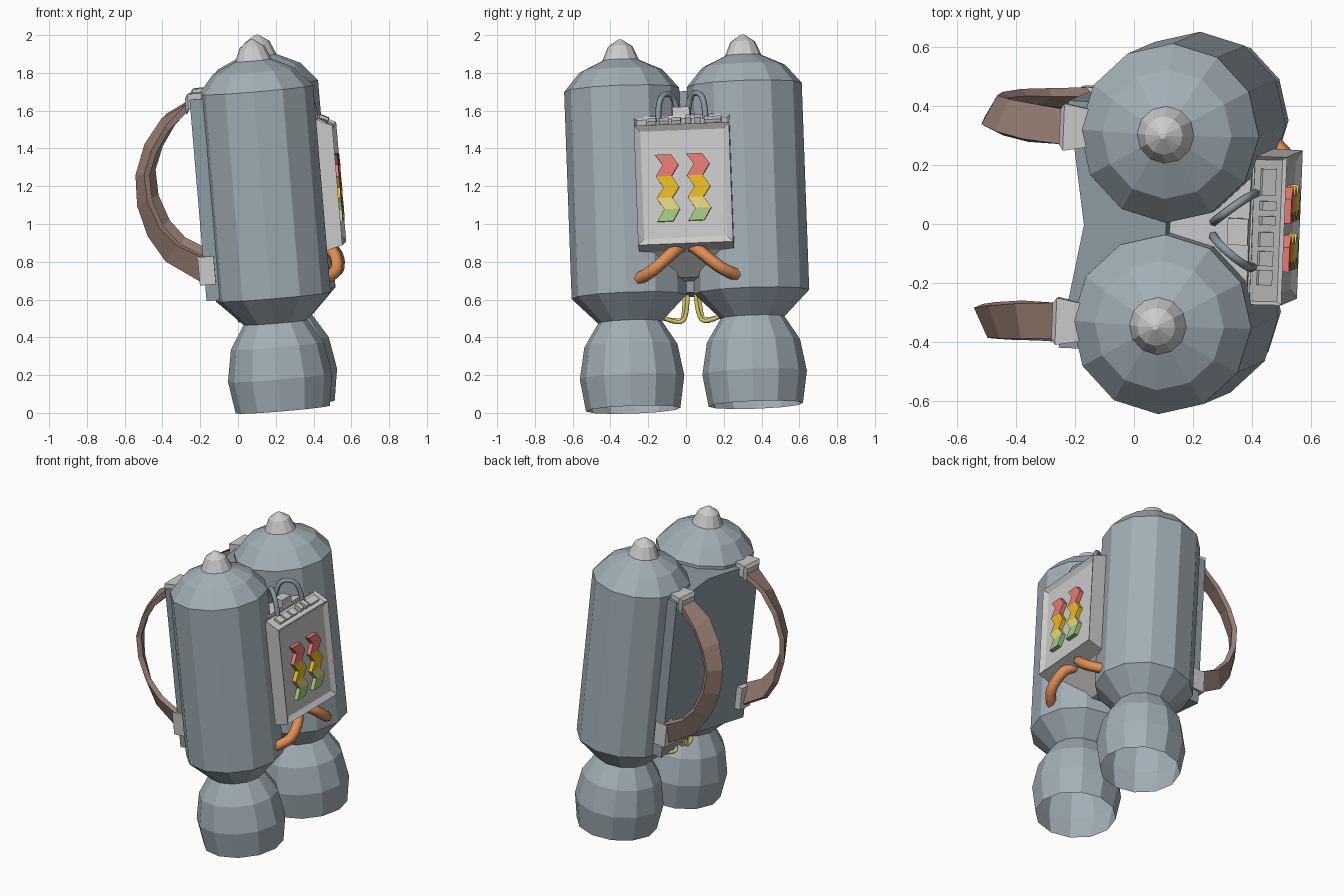
import bpy, bmesh, math
from mathutils import Matrix, Vector

if "Cube" in bpy.data.objects:
    bpy.data.objects.remove(bpy.data.objects["Cube"])

# The whole pack leans slightly: model upright in a local frame, then place it
Z = Vector((-0.084, -0.036, 0.996)).normalized()
X = Vector((0.04, 0.998, 0.038)).cross(Z).normalized()
Y = Z.cross(X)
M = Matrix.Translation((0.25, 0.045, 0.03)) @ Matrix((X, Y, Z)).transposed().to_4x4()


def material(name, rgb):
    m = bpy.data.materials.new(name)
    m.diffuse_color = (*rgb, 1)
    m.use_nodes = True
    m.node_tree.nodes["Principled BSDF"].inputs["Base Color"].default_value = m.diffuse_color
    return m


STEEL = material("steel", (0.36, 0.43, 0.47))
PLATE = material("plate_steel", (0.27, 0.34, 0.37))
LEATHER = material("leather", (0.33, 0.22, 0.18))
COPPER = material("orange_hose", (0.75, 0.27, 0.09))
WIRE = material("yellow_wire", (0.75, 0.62, 0.15))
CABLE = material("cable", (0.25, 0.31, 0.36))
RED = material("red", (0.8, 0.2, 0.17))
AMBER = material("amber", (0.85, 0.5, 0.02))
PALE = material("pale_yellow", (0.8, 0.7, 0.22))
GREEN = material("green", (0.38, 0.6, 0.22))


def finish(name, bm, mat=None, fix=True):
    if fix:
        bmesh.ops.recalc_face_normals(bm, faces=bm.faces)
    me = bpy.data.meshes.new(name)
    bm.to_mesh(me)
    bm.free()
    ob = bpy.data.objects.new(name, me)
    bpy.context.collection.objects.link(ob)
    ob.matrix_world = M
    if mat:
        me.materials.append(mat)
    return ob


def loft(bm, rings, cap=True, closed=True):
    """Skin equal-length point rings with quads."""
    vs = [[bm.verts.new(p) for p in r] for r in rings]
    n = len(vs[0])
    for a, b in zip(vs, vs[1:]):
        for i in range(n):
            j = (i + 1) % n
            bm.faces.new((a[i], a[j], b[j], b[i]))
    if cap:
        bm.faces.new(vs[0][::-1])
        bm.faces.new(vs[-1])
    return vs


def lathe(name, profile, y, mat=None, cap=True, n=12):
    bm = bmesh.new()
    loft(bm, [[(r * math.cos(2 * math.pi * i / n), y + r * math.sin(2 * math.pi * i / n), z)
               for i in range(n)] for r, z in profile], cap)
    return finish(name, bm, mat, cap)


def solid(name, rings, mat=None):
    bm = bmesh.new()
    loft(bm, rings)
    return finish(name, bm, mat)


def block(name, c, s, mat=None, tilt=0):
    bm = bmesh.new()
    bmesh.ops.create_cube(bm, size=1, matrix=Matrix.Translation(c) @ Matrix.Rotation(tilt, 4, 'Y')
                          @ Matrix.Diagonal((*s, 1)))
    return finish(name, bm, mat)


def hose(name, pts, r, mat):
    cu = bpy.data.curves.new(name, 'CURVE')
    cu.dimensions = '3D'
    cu.bevel_depth, cu.bevel_resolution, cu.use_fill_caps = r, 1, True
    cu.resolution_u = 3
    sp = cu.splines.new('NURBS')
    sp.points.add(len(pts) - 1)
    for p, c in zip(sp.points, pts):
        p.co = (*c, 1)
    sp.use_endpoint_u, sp.order_u = True, 3
    cu.materials.append(mat)
    ob = bpy.data.objects.new(name, cu)
    bpy.context.collection.objects.link(ob)
    ob.matrix_world = M


for s, side in ((-1, "left"), (1, "right")):
    y = 0.325 * s
    # Tank, nose cone and open nozzle
    lathe(f"tank_{side}", [(.165, .46), (.305, .60), (.305, 1.70), (.22, 1.80), (.09, 1.86)], y, STEEL)
    lathe(f"nose_{side}", [(.10, 1.85), (.065, 1.93), (.01, 1.967)], y)
    lathe(f"nozzle_{side}", [(.25, 0), (.277, .17), (.247, .34), (.175, .455), (.165, .47)], y, STEEL, False)

    # Strap brackets: a tapered one on top, a taller one at the lower plate edge
    solid(f"top_bracket_{side}", [
        [(-.25, s * .27, 1.63), (-.25, s * .39, 1.63), (-.25, s * .39, 1.71), (-.25, s * .27, 1.71)],
        [(-.36, s * .25, 1.63), (-.36, s * .41, 1.63), (-.36, s * .41, 1.71), (-.36, s * .25, 1.71)],
        [(-.375, s * .27, 1.60), (-.375, s * .39, 1.60), (-.375, s * .39, 1.69), (-.375, s * .27, 1.69)]])
    block(f"lower_bracket_{side}", (-.335, s * .385, .77), (.085, .10, .15))

    # Twisting shoulder strap: centre and half-width vector of each section
    path = [((-.36, .33, 1.645), (0, -.06, 0)), ((-.49, .335, 1.56), (-.01, -.06, .02)),
            ((-.58, .345, 1.44), (-.02, -.055, .015)), ((-.635, .355, 1.30), (-.025, -.05, 0)),
            ((-.635, .365, 1.15), (-.03, -.045, -.01)), ((-.59, .375, 1.0), (-.035, -.04, -.02)),
            ((-.51, .385, .88), (-.035, -.03, -.04)), ((-.35, .40, .775), (-.01, -.02, -.065))]
    rings = []
    for i, (c, w) in enumerate(path):
        c, w = Vector(c), Vector(w)
        t = Vector(path[min(i + 1, 7)][0]) - Vector(path[max(i - 1, 0)][0])
        n = t.cross(w).normalized() * .016
        rings.append([(p.x, s * p.y, p.z) for p in (c + w + n, c + w - n, c - w - n, c - w + n)])
    solid(f"strap_{side}", rings, LEATHER)

    # Hoses, cables and wires
    hose(f"orange_hose_{side}", [(.25, s * .02, .84), (.32, s * .05, .82), (.345, s * .12, .755),
                                 (.34, s * .20, .69), (.27, s * .26, .67)], .033, COPPER)
    hose(f"top_cable_{side}", [(.285, s * .125, 1.50), (.28, s * .125, 1.61), (.22, s * .08, 1.66),
                               (.165, s * .035, 1.63), (.15, s * .025, 1.53)], .016, CABLE)
    for k in range(2):
        d = .035 * k
        hose(f"wire_{side}_{k}", [(-.15 - d, s * (.02 + d / 2), .63), (-.16 - d, s * (.025 + d / 2), .50),
                                  (-.17 - d, s * .07, .455 + d / 2), (-.13 - d, s * .15, .49)], .012, WIRE)

# Back plate, slightly hollow towards the wearer, with a spine between the tanks
section = [(-.35, -.42), (-.28, 0), (-.35, .42), (-.27, .42), (0, .05), (0, -.05), (-.27, -.42)]
solid("back_plate", [[(x, y, z) for x, y in section] for z in (.61, 1.68)], PLATE)

# Wedge joining plate and control box
solid("centre_wedge", [
    [(0, -.04, .67), (0, .04, .67), (0, .04, 1.53), (0, -.04, 1.53)],
    [(.12, -.08, .68), (.12, .08, .68), (.12, .08, 1.53), (.12, -.08, 1.53)],
    [(.28, -.235, .82), (.28, .235, .82), (.28, .235, 1.52), (.28, -.235, 1.52)]])

# Control box with recessed front and top panels
bm = bmesh.new()
side_profile = [(.27, .81), (.385, .84), (.385, 1.475), (.27, 1.53)]
loft(bm, [[(x, y, z) for x, z in side_profile] for y in (-.252, .252)])
bmesh.ops.recalc_face_normals(bm, faces=bm.faces)
bm.normal_update()
front = max(bm.faces, key=lambda f: f.normal.x)
top = max(bm.faces, key=lambda f: f.normal.z)
bmesh.ops.inset_region(bm, faces=[front], thickness=.045, depth=-.02)
bmesh.ops.inset_region(bm, faces=[top], thickness=.016, depth=0)
bmesh.ops.translate(bm, verts=top.verts, vec=(-.005, 0, -.012))
finish("control_box", bm)

# Switches on the top panel and a plug behind it
for i, (y, w, h) in enumerate([(-.16, .05, .025), (-.095, .05, .025), (-.03, .05, .025),
                               (.035, .03, .05), (.085, .03, .05), (.165, .09, .025)]):
    block(f"switch_{i}", (.325, y, 1.495), (.05, w, h), tilt=.45)
block("cable_plug", (.235, -.005, 1.545), (.07, .09, .06))

# Zigzag level gauges
levels = [1.315, 1.26, 1.20, 1.14, 1.085, 1.025, .96]
for k, y0 in enumerate((-.085, .08)):
    for a, b, mat in ((0, 2, RED), (2, 4, AMBER), (4, 5, PALE), (5, 6, GREEN)):
        rings = []
        for i in range(a, b + 1):
            y = y0 + (.02 if i % 2 else -.018)
            z = levels[i]
            rings.append([(.355, y - .042, z), (.393, y - .042, z), (.393, y + .042, z), (.355, y + .042, z)])
        solid(f"gauge_{k}_{mat.name}", rings, mat)
